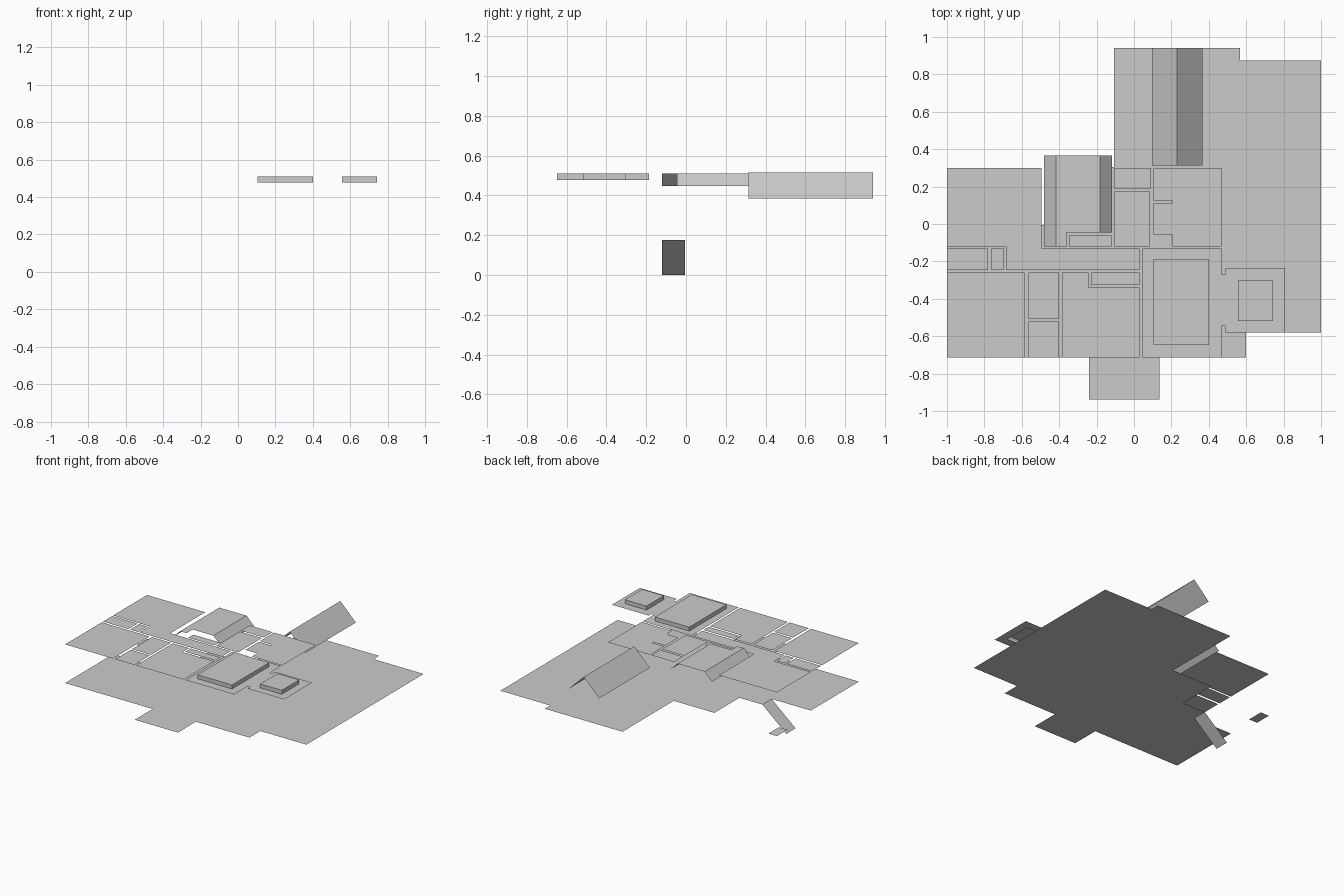
import bpy, bmesh

if "Cube" in bpy.data.objects:
    bpy.data.objects.remove(bpy.data.objects["Cube"])

FLOOR, CEIL, TRAY = 0.175, 0.478, 0.509


def finish(name, bm):
    me = bpy.data.meshes.new(name)
    bm.to_mesh(me)
    bm.free()
    ob = bpy.data.objects.new(name, me)
    bpy.context.collection.objects.link(ob)
    return ob


def rect(x0, x1, y0, y1):
    return [(x0, y0), (x1, y0), (x1, y1), (x0, y1)]


def sheet(name, outline, z, holes=()):
    """Flat single-sided panel facing up, with optional openings."""
    bm = bmesh.new()
    edges = []
    for loop in [outline, *holes]:
        vs = [bm.verts.new((x, y, z)) for x, y in loop]
        edges += [bm.edges.new((vs[i - 1], vs[i])) for i in range(len(vs))]
    bmesh.ops.triangle_fill(bm, edges=edges, use_beauty=True, normal=(0, 0, 1))
    for f in bm.faces:
        f.normal_update()
        if f.normal.z < 0:
            f.normal_flip()
    bmesh.ops.dissolve_limit(bm, angle_limit=0.01, verts=bm.verts[:], edges=bm.edges[:])
    return finish(name, bm)


def tray(name, x0, x1, y0, y1):
    """Raised ceiling recess: lid and four sides, open underneath."""
    bm = bmesh.new()
    lo = [bm.verts.new((x, y, CEIL)) for x, y in rect(x0, x1, y0, y1)]
    hi = [bm.verts.new((x, y, TRAY)) for x, y in rect(x0, x1, y0, y1)]
    bm.faces.new(hi)
    for i in range(4):
        j = (i + 1) % 4
        bm.faces.new((lo[i], lo[j], hi[j], hi[i]))
    return finish(name, bm)


def slope(name, a, b, y0, y1):
    """Ramp between (x, z) points a and b, along y."""
    bm = bmesh.new()
    pts = [(a[0], y0, a[1]), (b[0], y0, b[1]), (b[0], y1, b[1]), (a[0], y1, a[1])]
    bm.faces.new([bm.verts.new(p) for p in pts])
    return finish(name, bm)


# Main floor, stair ramp and low landing
sheet("floor", [(-1, -.715), (-.24, -.715), (-.24, -.937), (.135, -.937), (.135, -.715),
                (.6, -.715), (.6, -.58), (1, -.58), (1, .873), (.567, .873), (.567, .94),
                (-.107, .94), (-.107, .305), (-.46, .305), (-.46, -.005),
                (-.66, -.005), (-.66, -.12), (-1, -.12)], FLOOR)
slope("stair_ramp", (-.867, 0), (-.66, FLOOR), -.12, -.005)
sheet("low_landing", rect(-1, -.925, .17, .30), .135)

# Plain rectangular ceilings
for name, r in {
    "left_closet_ceiling": (-1, -.78, -.245, -.132),
    "small_closet_ceiling": (-.765, -.695, -.245, -.132),
    "corner_bedroom_ceiling": (-1, -.585, -.715, -.26),
    "bath_ceiling_rear": (-.565, -.4, -.508, -.26),
    "bath_ceiling_front": (-.565, -.4, -.715, -.522),
    "bedroom_closet_ceiling": (-.23, .03, -.325, -.26),
    "pantry_ceiling": (-.107, .09, .19, .30),
    "laundry_ceiling": (-.107, .085, -.12, .175),
    "nook_ceiling": (-.347, -.12, -.12, -.058),
}.items():
    sheet(name, rect(*r), CEIL)

# Ceilings with stepped outlines
sheet("room_and_hall_ceiling", [(-1, -.12), (-.685, -.12), (-.685, -.245), (.03, -.245),
                                (.03, -.132), (-.495, -.132), (-.495, .30), (-1, .30)], CEIL)
sheet("middle_bedroom_ceiling", [(-.385, -.715), (.03, -.715), (.03, -.34), (-.243, -.34),
                                 (-.243, -.26), (-.385, -.26)], CEIL)
sheet("kitchen_ceiling", [(.205, -.12), (.467, -.12), (.467, .30), (.103, .30), (.103, .125),
                          (.205, .125), (.205, .112), (.103, .112), (.103, -.055),
                          (.205, -.055)], CEIL)

# Great room ceiling with its two raised trays
TRAYS = {"large_tray": (.103, .402, -.648, -.187), "small_tray": (.555, .743, -.518, -.303)}
sheet("great_room_ceiling", [(.045, -.715), (.467, -.715), (.467, -.545), (.488, -.545),
                             (.488, -.58), (.807, -.58), (.807, -.235), (.488, -.235),
                             (.488, -.27), (.467, -.27), (.467, -.132), (.045, -.132)],
      CEIL, [rect(*r) for r in TRAYS.values()])
for name, r in TRAYS.items():
    tray(name, *r)

# Coved ceiling: two sloped flanks and a flat middle
slope("cove_left_slope", (-.482, .447), (-.418, .51), -.12, .365)
slope("cove_right_slope", (-.182, .51), (-.118, .447), -.045, .365)
sheet("cove_flat", [(-.418, -.12), (-.362, -.12), (-.362, -.045), (-.182, -.045),
                    (-.182, .365), (-.418, .365)], .51)

# Pitched vault over the rear room
slope("vault_left_slope", (.095, .383), (.23, .515), .313, .94)
slope("vault_right_slope", (.23, .515), (.365, .383), .313, .94)
